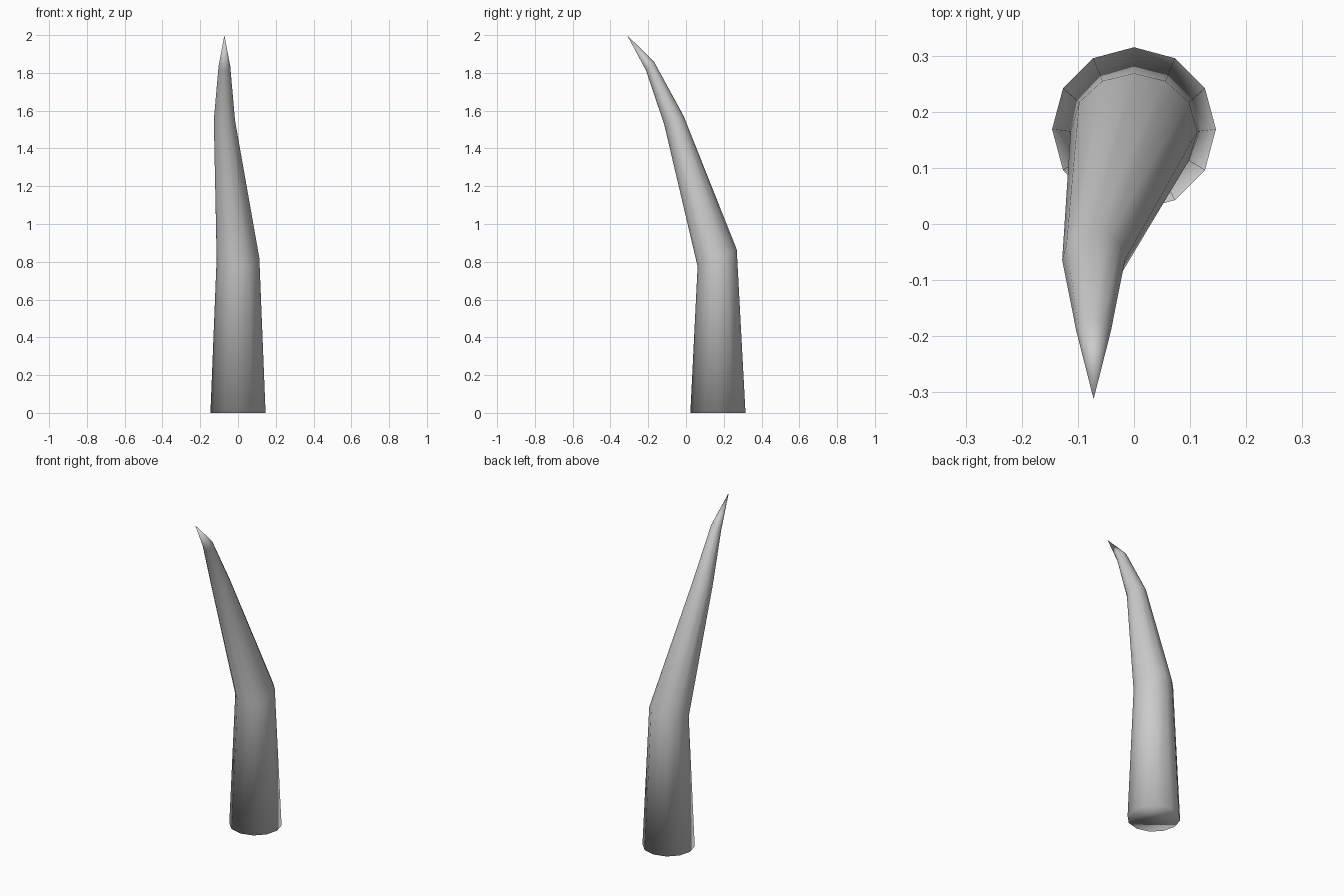
import bpy
import bmesh
from math import radians
from mathutils import Matrix, Vector

cube = bpy.data.objects.get("Cube")
if cube:
    bpy.data.objects.remove(cube, do_unlink=True)

# Plain grey material
grey = bpy.data.materials.new("light_grey")
grey.use_nodes = True
colour = (0.6, 0.6, 0.6, 1)
grey.diffuse_color = colour
grey.node_tree.nodes["Principled BSDF"].inputs["Base Color"].default_value = colour

SIDES = 12
# Cross-sections: centre, radius, forward tilt in degrees
SECTIONS = [
    ((0, 0.169, 0), 0.146, 0),
    ((0, 0.165, 0.82), 0.113, 23.5),
    ((-0.072, -0.064, 1.55), 0.056, 22),
    ((-0.072, -0.19, 1.835), 0.031, 45),
]
TIP = (-0.072, -0.312, 2.0)


def add_ring(bm, centre, radius, tilt):
    """Add one tilted circle of vertices."""
    place = Matrix.Translation(Vector(centre)) @ Matrix.Rotation(radians(tilt), 4, "X")
    return bmesh.ops.create_circle(bm, segments=SIDES, radius=radius, matrix=place)["verts"]


# Curved horn: bridged rings, closed base and a pointed tip
bm = bmesh.new()
rings = [add_ring(bm, *section) for section in SECTIONS]
for low, high in zip(rings, rings[1:]):
    for i in range(SIDES):
        j = (i + 1) % SIDES
        bm.faces.new((low[i], low[j], high[j], high[i]))
tip = bm.verts.new(TIP)
for i in range(SIDES):
    bm.faces.new((rings[-1][i], rings[-1][(i + 1) % SIDES], tip))
bm.faces.new(rings[0])
bmesh.ops.recalc_face_normals(bm, faces=bm.faces[:])
for face in bm.faces:
    face.smooth = True

mesh = bpy.data.meshes.new("curved_horn")
bm.to_mesh(mesh)
bm.free()
mesh.materials.append(grey)
horn = bpy.data.objects.new("curved_horn", mesh)
bpy.context.collection.objects.link(horn)
